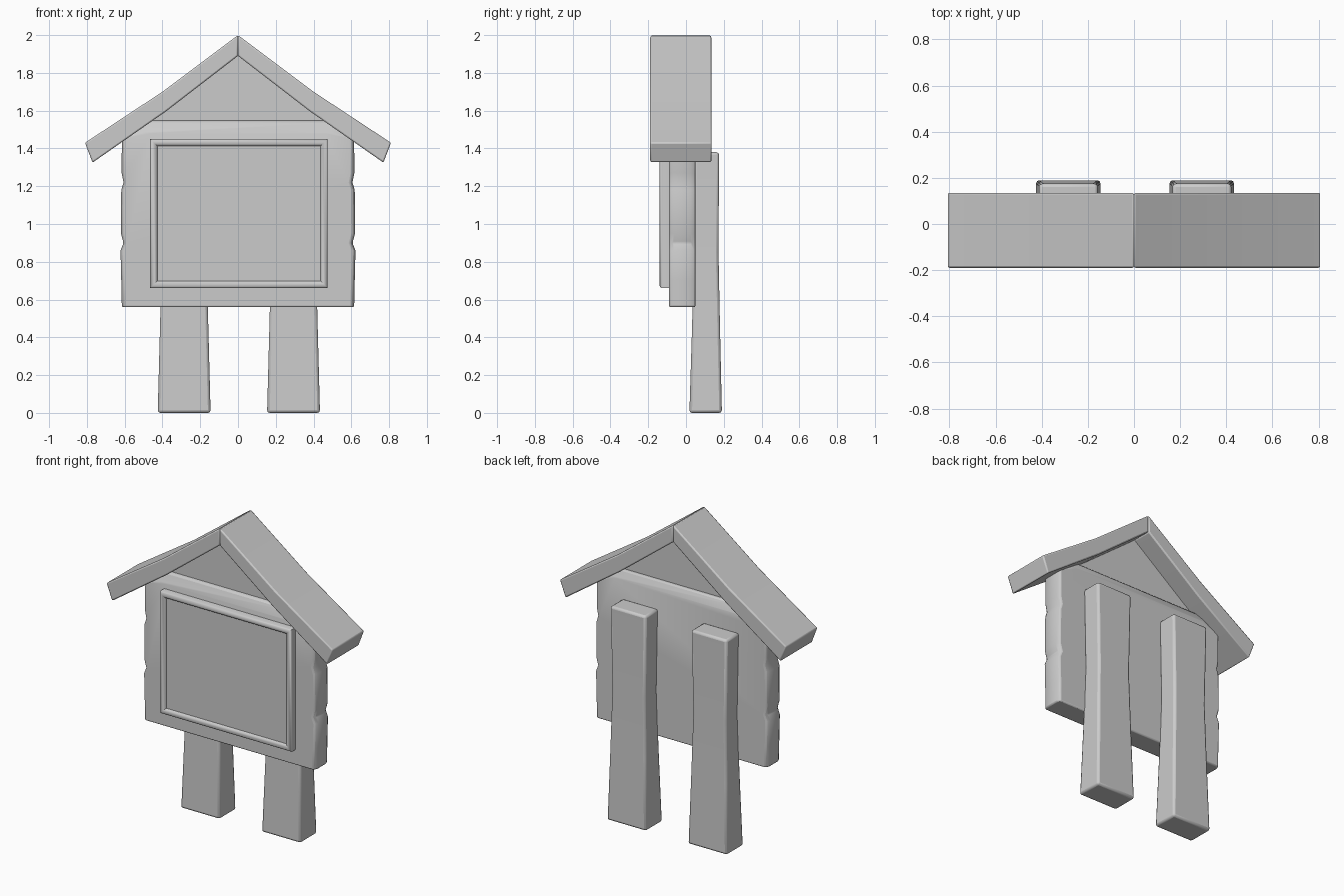
import bpy, bmesh, math

if "Cube" in bpy.data.objects:
    bpy.data.objects.remove(bpy.data.objects["Cube"])


def finish(name, bm, bevel=0.0, segments=2):
    bmesh.ops.recalc_face_normals(bm, faces=bm.faces)
    mesh = bpy.data.meshes.new(name)
    bm.to_mesh(mesh)
    bm.free()
    obj = bpy.data.objects.new(name, mesh)
    bpy.context.collection.objects.link(obj)
    if bevel:
        mod = obj.modifiers.new("soft_edges", 'BEVEL')
        mod.width = bevel
        mod.segments = segments
        mod.limit_method = 'ANGLE'
        mod.angle_limit = math.radians(35)
    bpy.ops.object.select_all(action='DESELECT')
    obj.select_set(True)
    bpy.context.view_layer.objects.active = obj
    bpy.ops.object.shade_smooth_by_angle(angle=math.radians(40))
    return obj


def loft(name, rings, bevel=0.0, segments=2):
    """Skin a list of rings of 3D points and cap both ends."""
    bm = bmesh.new()
    rows = [[bm.verts.new(p) for p in ring] for ring in rings]
    n = len(rows[0])
    for a, b in zip(rows, rows[1:]):
        for i in range(n):
            j = (i + 1) % n
            bm.faces.new((a[i], a[j], b[j], b[i]))
    bm.faces.new(rows[0])
    bm.faces.new(rows[-1])
    return finish(name, bm, bevel, segments)


def slab(name, outline, y0, y1, bevel=0.0, segments=2):
    """Extrude an x-z outline along y."""
    return loft(name, [[(x, y, z) for x, z in outline] for y in (y0, y1)], bevel, segments)


# Pitched roof: two slightly sagging boards meeting at the ridge
for side, name in ((-1, "roof_left"), (1, "roof_right")):
    half = [(0, 2.0), (0.40, 1.70), (0.81, 1.43), (0.77, 1.325), (0.38, 1.597), (0, 1.89)]
    slab(name, [(side * x, z) for x, z in half], -0.19, 0.135, 0.008)

# Recessed gable panel under the roof
slab("gable_panel", [(-0.6, 1.5), (0.6, 1.5), (0, 1.94)], -0.045, 0.005)

# Sign board with worn, notched sides and a sloped top edge
sides = [(0.615, 0.56), (0.618, 0.70), (0.622, 0.86), (0.606, 0.90),
         (0.620, 0.95), (0.618, 1.18), (0.606, 1.22), (0.616, 1.27), (0.615, 1.46)]


def board_ring(y, inset, top):
    right = [(x - inset, z) for x, z in sides] + [(0.5, top)]
    return [(x, y, z) for x, z in right] + [(-x, y, z) for x, z in reversed(right)]


loft("sign_board", [board_ring(-0.09, 0.012, 1.48), board_ring(-0.065, 0, 1.545),
                    board_ring(0.025, 0, 1.555), board_ring(0.05, 0.012, 1.50)], 0.008)


# Framed display panel: rounded rim with a shallow recess
def rect(x0, x1, z0, z1, inset, y):
    return [(x0 + inset, y, z0 + inset), (x1 - inset, y, z0 + inset),
            (x1 - inset, y, z1 - inset), (x0 + inset, y, z1 - inset)]


steps = [(0, -0.07), (0, -0.128), (0.006, -0.136), (0.014, -0.14),
         (0.024, -0.138), (0.034, -0.132), (0.038, -0.122)]
loft("display_panel", [rect(-0.465, 0.475, 0.66, 1.45, i, y) for i, y in steps])

# Two tapered posts behind the board: z, half width, front y, back y
posts = [(0, 0.14, 0.018, 0.19), (0.45, 0.128, 0.032, 0.18),
         (0.85, 0.118, 0.042, 0.172), (1.38, 0.128, 0.042, 0.175)]
for name, cx in (("post_left", -0.285), ("post_right", 0.294)):
    loft(name, [[(cx - w, f, z), (cx + w, f, z), (cx + w, b, z), (cx - w, b, z)]
                for z, w, f, b in posts], 0.014)
